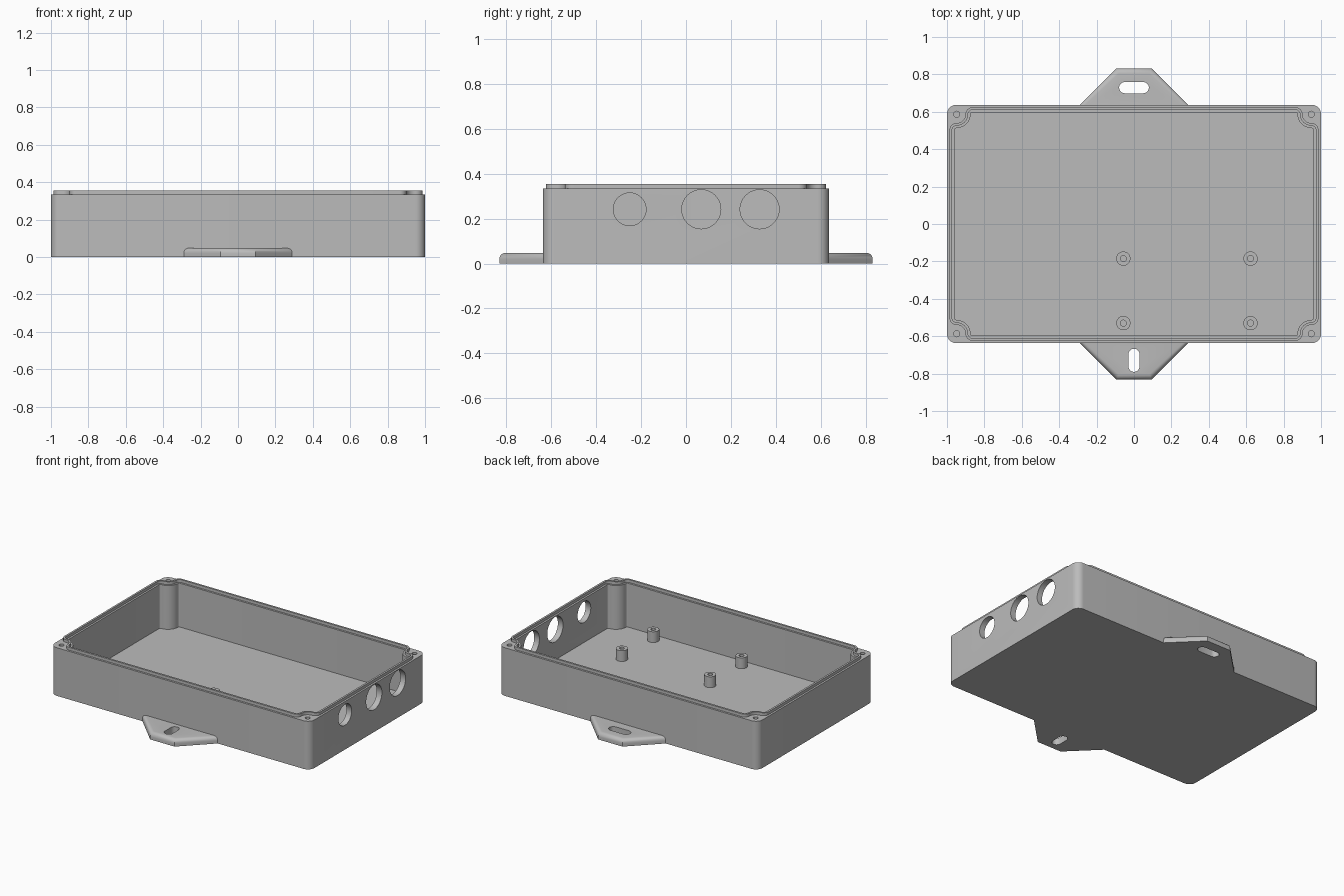
import bpy, bmesh
from math import sin, cos, pi
from mathutils import Matrix

cube = bpy.data.objects.get("Cube")
if cube:
    bpy.data.objects.remove(cube, do_unlink=True)

HX, HY, RIM, TOP, FLOOR = 1.0, 0.637, 0.335, 0.355, 0.03
CX, CY = 0.948, 0.587          # corner screw centre

grey = bpy.data.materials.new("grey plastic")
grey.use_nodes = True
COLOUR = (0.5, 0.5, 0.5, 1)
grey.diffuse_color = COLOUR
grey.node_tree.nodes["Principled BSDF"].inputs["Base Color"].default_value = COLOUR


def arc(cx, cy, r, a0, a1, n=8):
    """Points on an arc, angles in quarter turns."""
    angles = [(a0 + (a1 - a0) * i / n) * pi / 2 for i in range(n + 1)]
    return [(cx + r * cos(a), cy + r * sin(a)) for a in angles]


def circle(cx, cy, r):
    return arc(cx, cy, r, 0, 4, 40)[:-1]


def four_corners(q):
    """Mirror the +x +y corner points into a closed counter-clockwise loop."""
    r = q[::-1]
    return (q + [(-x, y) for x, y in r] + [(-x, -y) for x, y in q]
            + [(x, -y) for x, y in r])


def notched(d):
    """Outline set in by d that curves around the corner screws."""
    hx, hy, r = HX - d, HY - d, 0.034 + d
    fx, fy = hx - CX, hy - CY
    q = arc(CX, CY - r - fx, fx, 0, 1)
    q += arc(CX, CY, r, 3, 2, 12)[1:-1]
    q += arc(CX - r - fy, CY, fy, 0, 1)
    return four_corners(q)


def slot(cx, cy, length, width, upright):
    r, h = width / 2, (length - width) / 2
    pts = arc(h, 0, r, -1, 1) + arc(-h, 0, r, 1, 3)
    return [(cx - y, cy + x) if upright else (cx + x, cy + y) for x, y in pts]


def finish(name, bm):
    bmesh.ops.recalc_face_normals(bm, faces=bm.faces)
    mesh = bpy.data.meshes.new(name)
    bm.to_mesh(mesh)
    bm.free()
    mesh.materials.append(grey)
    ob = bpy.data.objects.new(name, mesh)
    bpy.context.collection.objects.link(ob)
    return ob


def add_prism(bm, pts, z0, z1):
    low = [bm.verts.new((x, y, z0)) for x, y in pts]
    high = [bm.verts.new((x, y, z1)) for x, y in pts]
    bm.faces.new(low[::-1])
    bm.faces.new(high)
    for i in range(len(pts)):
        j = (i + 1) % len(pts)
        bm.faces.new((low[i], low[j], high[j], high[i]))
    return low + high


def prism(name, pts, z0, z1):
    bm = bmesh.new()
    add_prism(bm, pts, z0, z1)
    return finish(name, bm)


def ring(name, outer, inner, z0, z1):
    """Hollow wall between two loops with equal point counts."""
    bm = bmesh.new()
    loops = [[bm.verts.new((x, y, z)) for x, y in pts]
             for pts, z in ((outer, z0), (outer, z1), (inner, z1), (inner, z0))]
    for k in range(4):
        a, b = loops[k], loops[(k + 1) % 4]
        for i in range(len(a)):
            j = (i + 1) % len(a)
            bm.faces.new((a[i], a[j], b[j], b[i]))
    return finish(name, bm)


def cut(ob, *cutters):
    for c in cutters:
        c.hide_render = True
        mod = ob.modifiers.new("cut", 'BOOLEAN')
        mod.operation, mod.solver, mod.object = 'DIFFERENCE', 'EXACT', c
    bpy.context.view_layer.update()
    deps = bpy.context.evaluated_depsgraph_get()
    mesh = bpy.data.meshes.new_from_object(ob.evaluated_get(deps))
    ob.modifiers.clear()
    ob.data = mesh
    for c in cutters:
        bpy.data.objects.remove(c, do_unlink=True)


# Box body with cavity and corner posts
R = 0.05
body = prism("box_body", four_corners(arc(HX - R, HY - R, R, 0, 1, 10)), 0, RIM)
cavity = prism("cavity_cutter", notched(0.04), FLOOR, 0.5)

# Corner screw holes
bm = bmesh.new()
for sx in (-1, 1):
    for sy in (-1, 1):
        add_prism(bm, circle(sx * CX, sy * CY, 0.016), 0.15, 0.5)
screws = finish("screw_cutter", bm)

# Cable holes through the +x wall
bm = bmesh.new()
turn = Matrix.Rotation(pi / 2, 4, 'Y')
for y, r in ((-0.251, 0.073), (0.068, 0.087), (0.328, 0.087)):
    verts = add_prism(bm, circle(-0.242, y, r), 0.9, 1.1)
    bmesh.ops.transform(bm, matrix=turn, verts=verts)
cables = finish("cable_cutter", bm)
cut(body, cavity, screws, cables)
parts = [body]

# Sealing lip on the rim
parts.append(ring("sealing_lip", notched(0.0134), notched(0.027), RIM - 0.001, TOP))

# Mounting posts on the floor
for i, x in enumerate((-0.057, 0.623)):
    for j, y in enumerate((-0.185, -0.53)):
        parts.append(ring(f"mounting_post_{i}{j}", circle(x, y, 0.038),
                          circle(x, y, 0.016), FLOOR - 0.002, 0.105))

# Mounting tabs, rounded on the top outer edges
for name, s, length, upright in (("front_tab", -1, 0.124, True),
                                 ("back_tab", 1, 0.16, False)):
    half = [(0.29, 0.61), (0.29, HY), (0.094, 0.832)]
    pts = [(x, s * y) for x, y in half + [(-x, y) for x, y in half[::-1]]]
    bm = bmesh.new()
    add_prism(bm, pts, 0, 0.048)
    edges = [e for e in bm.edges
             if all(v.co.z > 0.04 and abs(v.co.y) > 0.62 for v in e.verts)]
    bmesh.ops.bevel(bm, geom=edges, offset=0.028, segments=5, profile=0.5,
                    affect='EDGES')
    tab = finish(name, bm)
    cut(tab, prism("slot_cutter", slot(0, s * 0.729, length, 0.06, upright), -0.1, 0.1))
    parts.append(tab)

# Smooth the curved walls, keep edges crisp
bpy.ops.object.select_all(action='DESELECT')
for ob in parts:
    ob.select_set(True)
bpy.context.view_layer.objects.active = body
bpy.ops.object.shade_smooth_by_angle(angle=0.6)
